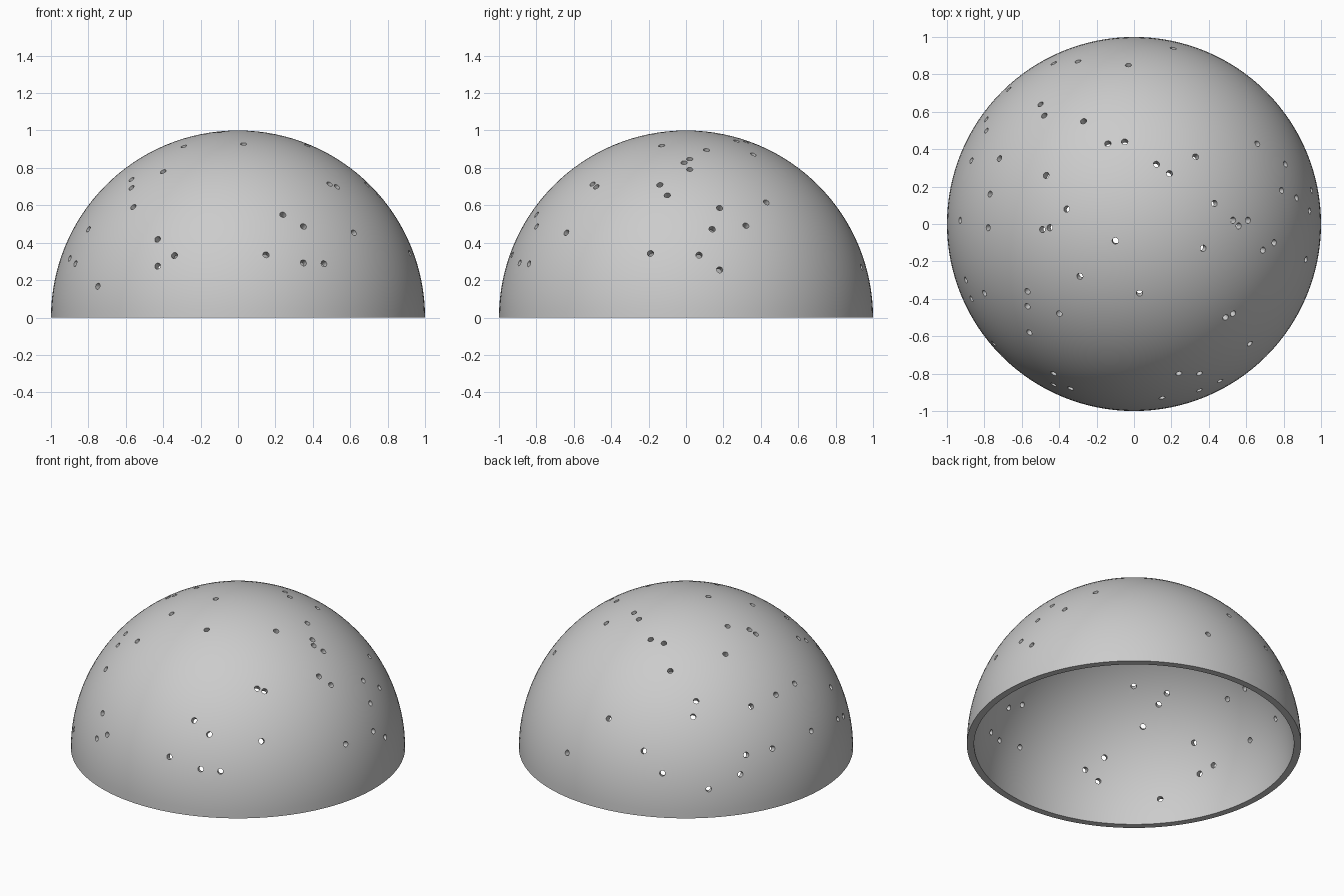
import bpy, bmesh, math
from mathutils import Vector, Matrix

cube = bpy.data.objects.get("Cube")
if cube:
    bpy.data.objects.remove(cube, do_unlink=True)

OUTER_RADIUS = 1.0
INNER_RADIUS = 0.957
HOLE_RADIUS = 0.017
SEGMENTS = 128
RINGS = 32

# Hole centres as (x, y) on the outer surface, in hundredths
HOLES = [
    (21, 94), (-43, 86), (-30, 87), (-3, 85), (-67, 72), (-50, 64),
    (-48, 58), (-79, 56), (-79, 50), (-27, 55), (-14, 43), (-5, 44),
    (12, 32), (19, 27), (33, 36), (66, 43), (81, 32), (79, 18),
    (87, 14), (95, 18), (94, 7), (43, 11), (53, 2), (61, 2),
    (56, -1), (75, -10), (69, -14), (92, -19), (37, -13), (-10, -9),
    (-36, 8), (-47, 26), (-72, 35), (-87, 34), (-77, 16), (-93, 2),
    (-78, -2), (-49, -3), (-45, -2), (-29, -28), (3, -37), (-57, -36),
    (-57, -44), (-40, -48), (-56, -58), (-80, -37), (-90, -30), (-87, -40),
    (-75, -64), (-43, -80), (-43, -86), (-34, -88), (15, -93), (24, -80),
    (35, -80), (35, -89), (46, -84), (62, -64), (49, -50), (53, -48),
]


def make_object(name, bm):
    mesh = bpy.data.meshes.new(name)
    bmesh.ops.recalc_face_normals(bm, faces=bm.faces)
    bm.to_mesh(mesh)
    bm.free()
    obj = bpy.data.objects.new(name, mesh)
    bpy.context.collection.objects.link(obj)
    return obj


def arc(radius):
    """Quarter circle profile from the rim up to the pole."""
    angles = [math.pi / 2 * i / RINGS for i in range(RINGS + 1)]
    return [Vector((radius * math.cos(a), 0, radius * math.sin(a))) for a in angles]


# Dome shell: two quarter arcs joined by the flat rim, spun about z
bm = bmesh.new()
profile = list(reversed(arc(INNER_RADIUS))) + arc(OUTER_RADIUS)
verts = [bm.verts.new(p) for p in profile]
edges = [bm.edges.new(pair) for pair in zip(verts, verts[1:])]
bmesh.ops.spin(bm, geom=verts + edges, cent=(0, 0, 0), axis=(0, 0, 1),
               angle=math.tau, steps=SEGMENTS, use_merge=True)
bmesh.ops.remove_doubles(bm, verts=bm.verts, dist=0.0001)
dome = make_object("dome_shell", bm)

# Radial hole cutters in one helper mesh
bm = bmesh.new()
for x, y in HOLES:
    x, y = x / 100, y / 100
    direction = Vector((x, y, math.sqrt(max(0.0, 1 - x * x - y * y)))).normalized()
    turn = direction.to_track_quat('Z', 'Y').to_matrix().to_4x4()
    middle = (OUTER_RADIUS + INNER_RADIUS) / 2
    bmesh.ops.create_cone(bm, cap_ends=True, segments=16, depth=0.12,
                          radius1=HOLE_RADIUS, radius2=HOLE_RADIUS,
                          matrix=Matrix.Translation(direction * middle) @ turn)
cutter = make_object("hole_cutters", bm)
cutter.hide_render = True

# Drill the holes
drill = dome.modifiers.new("holes", 'BOOLEAN')
drill.operation = 'DIFFERENCE'
drill.solver = 'EXACT'
drill.use_self = True
drill.object = cutter
bpy.ops.object.select_all(action='DESELECT')
dome.select_set(True)
bpy.context.view_layer.objects.active = dome
bpy.ops.object.modifier_apply(modifier=drill.name)
bpy.data.objects.remove(cutter, do_unlink=True)
bpy.ops.object.shade_smooth_by_angle(angle=math.radians(30))

# Plain grey finish
GREY = (0.6, 0.6, 0.6, 1)
grey = bpy.data.materials.new("plain_grey")
grey.use_nodes = True
grey.diffuse_color = GREY
grey.node_tree.nodes["Principled BSDF"].inputs["Base Color"].default_value = GREY
dome.data.materials.clear()
dome.data.materials.append(grey)
